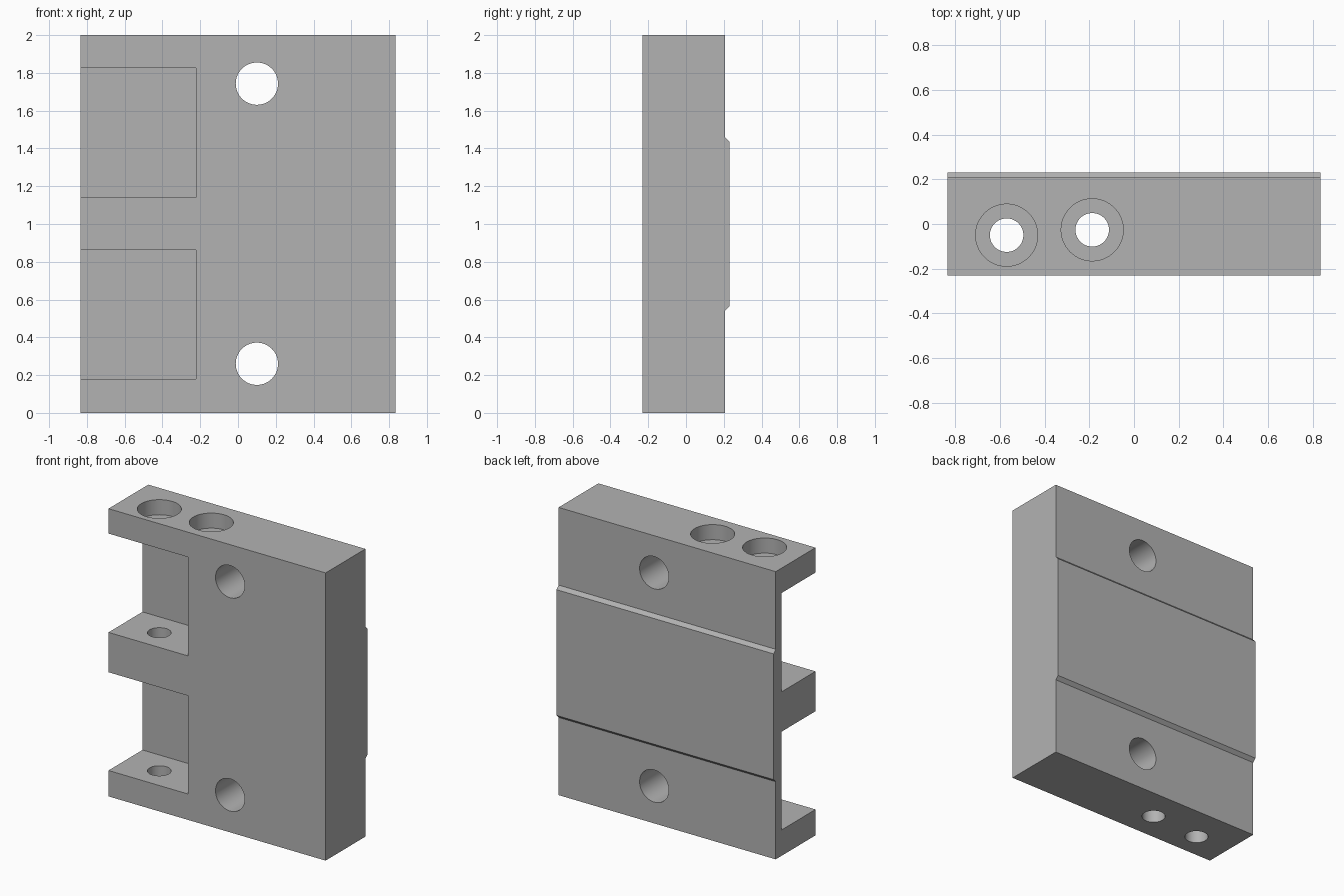
import bpy
import bmesh
import math

if "Cube" in bpy.data.objects:
    bpy.data.objects.remove(bpy.data.objects["Cube"], do_unlink=True)

HALF_X, FRONT, BACK, RIB = 0.835, -0.23, 0.207, 0.23
HEIGHT = 2.0

grey = bpy.data.materials.new("plain grey")
grey.use_nodes = True
colour = (0.45, 0.45, 0.45, 1)
grey.diffuse_color = colour
grey.node_tree.nodes["Principled BSDF"].inputs["Base Color"].default_value = colour

# Block with the raised, chamfered rib on its back: side profile pushed along x
profile = [(FRONT, 0), (BACK, 0), (BACK, 0.54), (RIB, 0.563),
           (RIB, 1.437), (BACK, 1.46), (BACK, HEIGHT), (FRONT, HEIGHT)]
bm = bmesh.new()
face = bm.faces.new([bm.verts.new((-HALF_X, y, z)) for y, z in profile])
pushed = bmesh.ops.extrude_face_region(bm, geom=[face])["geom"]
bmesh.ops.translate(bm, vec=(2 * HALF_X, 0, 0),
                    verts=[v for v in pushed if isinstance(v, bmesh.types.BMVert)])
bmesh.ops.recalc_face_normals(bm, faces=bm.faces)
mesh = bpy.data.meshes.new("mounting_block")
bm.to_mesh(mesh)
bm.free()
block = bpy.data.objects.new("mounting_block", mesh)
bpy.context.collection.objects.link(block)
mesh.materials.append(grey)


def cut(cutter, name):
    """Subtract a cutter from the block, then discard it."""
    cutter.name = name
    cutter.hide_render = True
    cutter.data.materials.append(grey)
    mod = block.modifiers.new(name, 'BOOLEAN')
    mod.operation = 'DIFFERENCE'
    mod.solver = 'EXACT'
    mod.object = cutter
    bpy.context.view_layer.objects.active = block
    bpy.ops.object.modifier_apply(modifier=name)
    bpy.data.objects.remove(cutter, do_unlink=True)


def cut_box(name, low, high):
    centre = [(a + b) / 2 for a, b in zip(low, high)]
    bpy.ops.mesh.primitive_cube_add(size=1, location=centre)
    box = bpy.context.object
    box.scale = [b - a for a, b in zip(low, high)]
    cut(box, name)


def cut_hole(name, radius, depth, location, rotation=(0, 0, 0)):
    bpy.ops.mesh.primitive_cylinder_add(vertices=64, radius=radius, depth=depth,
                                        location=location, rotation=rotation)
    cut(bpy.context.object, name)


# Two side pockets, leaving a thin back wall and three shelves
for name, low, high in (("lower_pocket", 0.18, 0.863), ("upper_pocket", 1.14, 1.827)):
    cut_box(name, (-1, -0.4, low), (-0.222, 0.143, high))

# Mounting holes from front to back
for name, z in (("lower_mount_hole", 0.26), ("upper_mount_hole", 1.743)):
    cut_hole(name, 0.112, 1, (0.1, 0, z), (math.pi / 2, 0, 0))

# Counterbored holes from top to bottom
for name, x, y in (("outer_bolt", -0.57, -0.05), ("inner_bolt", -0.187, -0.026)):
    cut_hole(name + "_hole", 0.075, 3, (x, y, 1))
    cut_hole(name + "_counterbore", 0.139, 0.21, (x, y, HEIGHT))

# Smooth bores with crisp edges
bpy.ops.object.select_all(action='DESELECT')
block.select_set(True)
bpy.context.view_layer.objects.active = block
bpy.ops.object.shade_smooth_by_angle(angle=math.radians(20))
